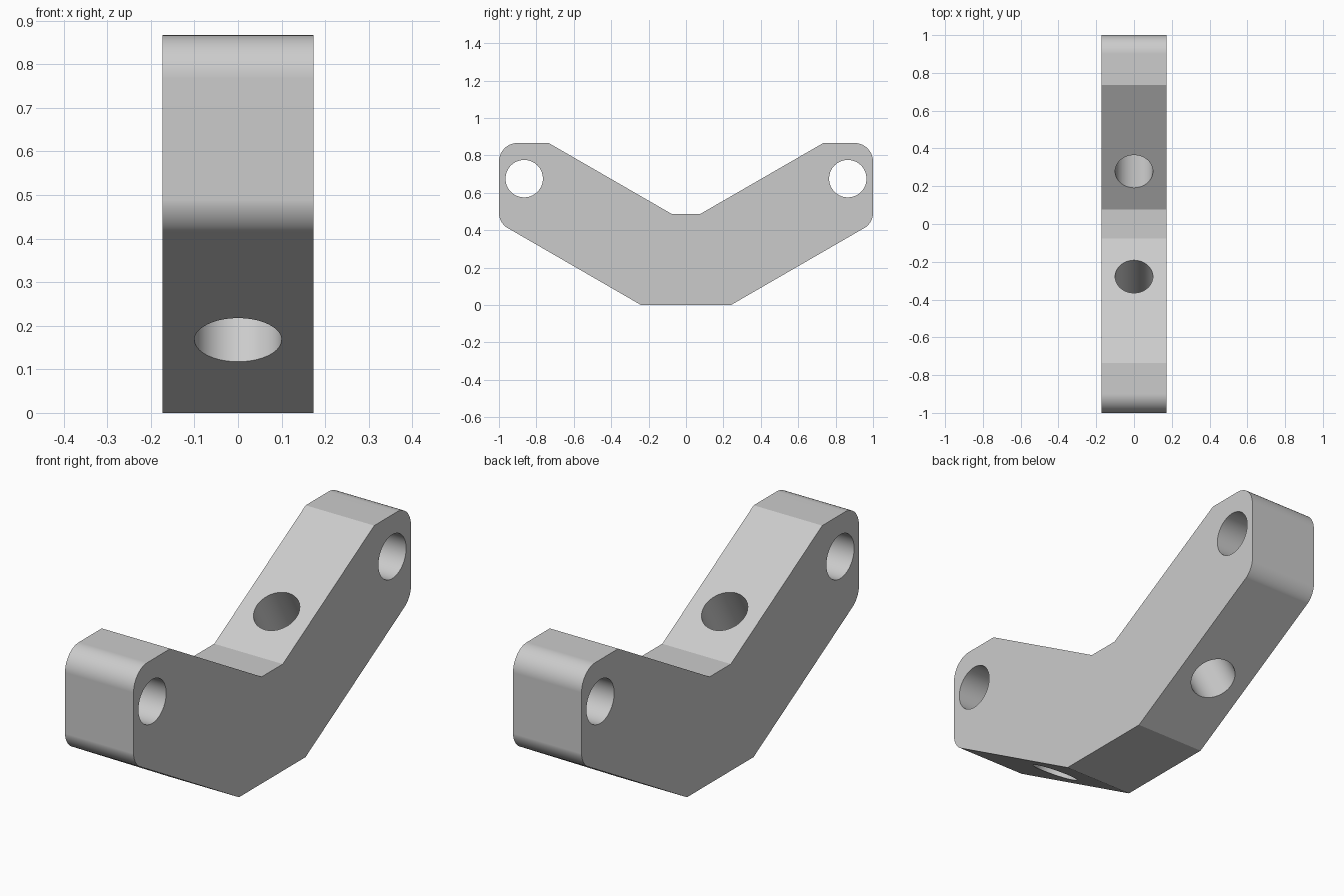
import bpy, bmesh, math

if "Cube" in bpy.data.objects:
    bpy.data.objects.remove(bpy.data.objects["Cube"], do_unlink=True)

HALF_W = 0.173
SLOPE = math.radians(30)
HOLE_R = 0.1

# Material
grey = bpy.data.materials.new("plain grey")
grey.use_nodes = True
colour = (0.6, 0.6, 0.6, 1)
grey.diffuse_color = colour
grey.node_tree.nodes["Principled BSDF"].inputs["Base Color"].default_value = colour

# Bracket body: half profile (y, z), mirrored and extruded across x
half = [(0.24, 0), (1, 0.439), (1, 0.867), (0.735, 0.867), (0.076, 0.487)]
profile = half + [(-y, z) for y, z in reversed(half)]
bm = bmesh.new()
face = bm.faces.new([bm.verts.new((-HALF_W, y, z)) for y, z in profile])
ext = bmesh.ops.extrude_face_region(bm, geom=[face])
moved = [v for v in ext["geom"] if isinstance(v, bmesh.types.BMVert)]
bmesh.ops.translate(bm, verts=moved, vec=(2 * HALF_W, 0, 0))
bmesh.ops.recalc_face_normals(bm, faces=bm.faces)


# Rounded outer corners, top and bottom of each end
def round_corners(z, tangent):
    edges = [e for e in bm.edges
             if all(abs(abs(v.co.y) - 1) < 1e-4 and abs(v.co.z - z) < 1e-4 for v in e.verts)]
    bmesh.ops.bevel(bm, geom=edges, offset=tangent, offset_type='OFFSET',
                    segments=12, profile=0.5, affect='EDGES')


round_corners(0.867, 0.1)
round_corners(0.439, 0.1 * math.sin(SLOPE))
mesh = bpy.data.meshes.new("angled_bracket")
bm.to_mesh(mesh)
bm.free()
body = bpy.data.objects.new("angled_bracket", mesh)
bpy.context.collection.objects.link(body)
mesh.materials.append(grey)


# Drilled holes: one across each end, one square through each arm
def drill(name, location, rotation):
    bpy.ops.mesh.primitive_cylinder_add(vertices=64, radius=HOLE_R, depth=0.9,
                                        location=location, rotation=rotation)
    cutter = bpy.context.object
    cutter.name = name
    cutter.hide_render = True
    cutter.data.materials.append(grey)
    mod = body.modifiers.new(name, 'BOOLEAN')
    mod.operation = 'DIFFERENCE'
    mod.solver = 'EXACT'
    mod.object = cutter
    return cutter


cutters = []
for side, label in ((-1, "front"), (1, "back")):
    cutters.append(drill(label + "_pin_hole", (0, side * 0.865, 0.676), (0, math.pi / 2, 0)))
    cutters.append(drill(label + "_arm_hole", (0, side * 0.404, 0.386), (side * SLOPE, 0, 0)))

# Apply the cuts and remove the cutters
bpy.ops.object.select_all(action='DESELECT')
body.select_set(True)
bpy.context.view_layer.objects.active = body
for mod in list(body.modifiers):
    bpy.ops.object.modifier_apply(modifier=mod.name)
for cutter in cutters:
    bpy.data.objects.remove(cutter, do_unlink=True)

# Smooth rounds and bores, flat faces kept flat
bpy.ops.object.shade_smooth_by_angle(angle=math.radians(20))
weighted = body.modifiers.new("flat_face_normals", 'WEIGHTED_NORMAL')
weighted.keep_sharp = True
